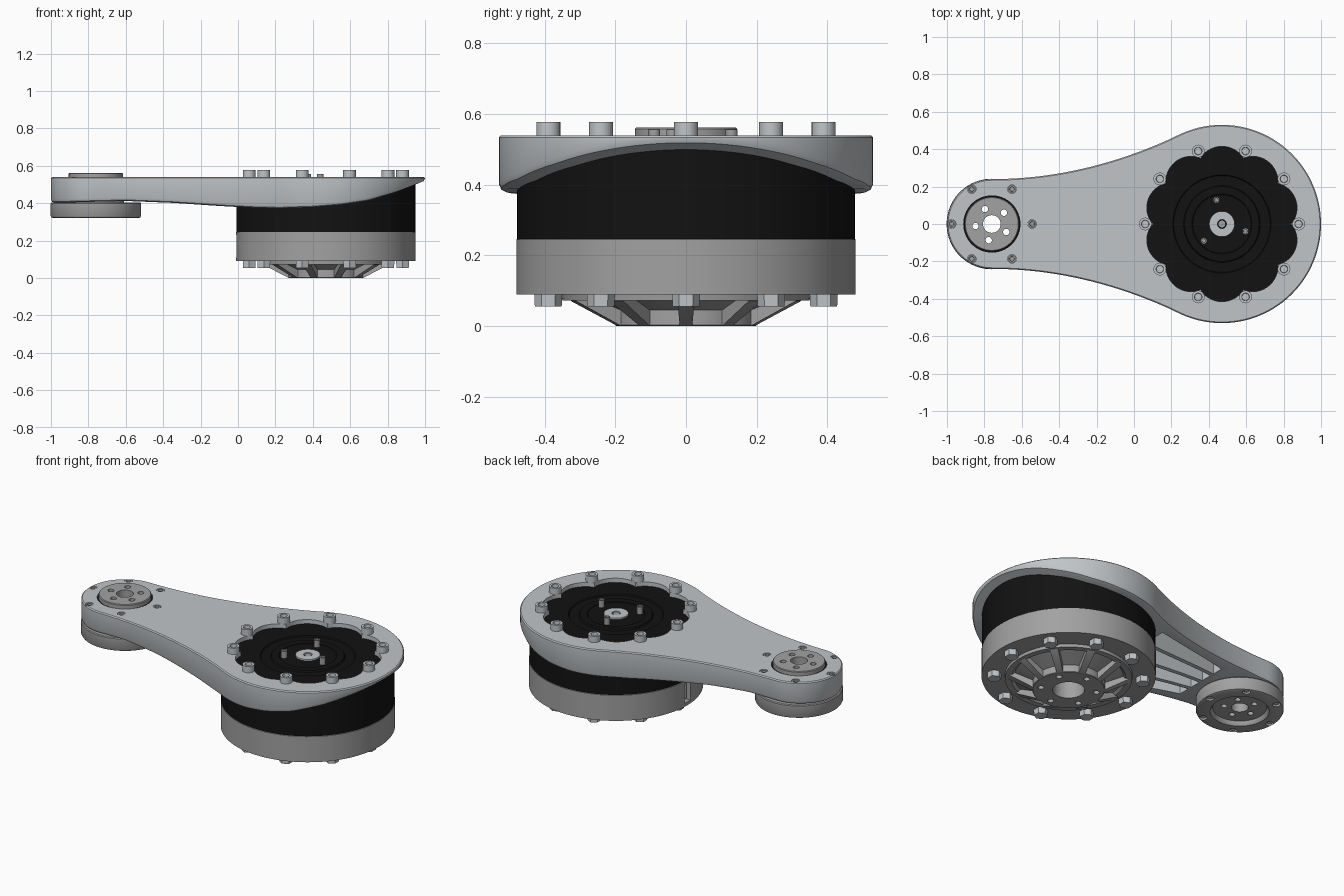
import bpy, bmesh, math
from math import cos, sin, pi, radians

if "Cube" in bpy.data.objects:
    bpy.data.objects.remove(bpy.data.objects["Cube"])

MX, SX = 0.47, -0.76          # motor axis and small joint axis (x)


def material(name, c):
    m = bpy.data.materials.new(name)
    m.diffuse_color = (*c, 1)
    m.use_nodes = True
    m.node_tree.nodes["Principled BSDF"].inputs["Base Color"].default_value = m.diffuse_color
    return m


LIGHT = material("light_metal", (0.53, 0.56, 0.58))
GREY = material("grey_metal", (0.36, 0.36, 0.36))
BLACK = material("black", (0.006, 0.006, 0.006))


def finish(name, bm, mat=None):
    bmesh.ops.remove_doubles(bm, verts=bm.verts, dist=1e-5)
    bmesh.ops.recalc_face_normals(bm, faces=bm.faces)
    me = bpy.data.meshes.new(name)
    bm.to_mesh(me)
    bm.free()
    ob = bpy.data.objects.new(name, me)
    bpy.context.collection.objects.link(ob)
    if mat:
        me.materials.append(mat)
    return ob


def lathe(name, prof, x, y=0, mat=None, n=96):
    """Revolve (r, z) points; closed ring unless it starts on the axis."""
    bm = bmesh.new()
    rows = [[bm.verts.new((x + r * cos(2 * pi * k / n), y + r * sin(2 * pi * k / n), z))
             for r, z in prof] for k in range(n)]
    m = len(prof)
    for k in range(n):
        a, b = rows[k], rows[(k + 1) % n]
        for i in range(m - 1 if prof[0][0] == 0 else m):
            j = (i + 1) % m
            bm.faces.new((a[i], b[i], b[j], a[j]))
    return finish(name, bm, mat)


def prism(name, pts, z0, z1, mat=None):
    bm = bmesh.new()
    lo = [bm.verts.new((x, y, z0)) for x, y in pts]
    hi = [bm.verts.new((x, y, z1)) for x, y in pts]
    bm.faces.new(lo)
    bm.faces.new(hi)
    for i in range(len(pts)):
        j = (i + 1) % len(pts)
        bm.faces.new((lo[i], lo[j], hi[j], hi[i]))
    return finish(name, bm, mat)


def circle(x, y, r, n=24):
    return [(x + r * cos(2 * pi * k / n), y + r * sin(2 * pi * k / n)) for k in range(n)]


def around(x, r, n, start=0):
    return [(x + r * cos(radians(start) + 2 * pi * k / n), r * sin(radians(start) + 2 * pi * k / n))
            for k in range(n)]


def cut(ob, cutter):
    cutter.hide_render = True
    mod = ob.modifiers.new("cut", 'BOOLEAN')
    mod.operation, mod.object, mod.solver = 'DIFFERENCE', cutter, 'EXACT'
    bpy.context.view_layer.objects.active = ob
    bpy.ops.object.modifier_apply(modifier=mod.name)
    bpy.data.objects.remove(cutter)


def drill(ob, spots, r, z0, z1):
    for x, y in spots:
        cut(ob, prism("cutter", circle(x, y, r), z0, z1))


def socket_bolt(name, x, y, r, z0, z1, depth, mat=LIGHT):
    lathe(name, [(0, z0), (r, z0), (r, z1), (r * .6, z1), (r * .55, z1 - depth), (0, z1 - depth)],
          x, y, mat, 24)


# Arm: teardrop outline with curved underside and rounded edges
def half_outline(d):
    pts = [(MX + (.53 - d) * cos(radians(t)), (.53 - d) * sin(radians(t)))
           for t in [117 * i / 36 for i in range(37)]]
    for i in range(1, 24):
        t = .98 * (1 - i / 24)
        s = 2 * .236 * t
        q = math.hypot(s, 1)
        pts.append((SX + t + d * s / q, .24 + .236 * t * t - d / q))
    pts += [(SX + (.24 - d) * cos(radians(t)), (.24 - d) * sin(radians(t)))
            for t in [90 + 90 * i / 24 for i in range(25)]]
    return pts


UNDER = [(-1.01, .402), (-.6, .412), (-.35, .402), (-.1, .385), (.1, .374), (.22, .372), (.4, .378),
         (.55, .39), (.7, .412), (.85, .455), (.95, .493), (1.01, .517)]


def under(x):
    for (xa, za), (xb, zb) in zip(UNDER, UNDER[1:]):
        if x <= xb:
            return za + (zb - za) * (x - xa) / (xb - xa)


bm = bmesh.new()
base = half_outline(0)
rings = []
for d, z, below in [(.006, .54, 0), (0, .534, 0), (0, .02, 1), (.006, .006, 1), (.02, 0, 1)]:
    pts = half_outline(d)
    rings.append([[bm.verts.new((x, s * max(y, 0) if abs(y) > 1e-6 else 0,
                                 under(b[0]) + z if below else z))
                   for (x, y), b in zip(pts, base)] for s in (1, -1)])
for i in range(len(base) - 1):
    for a, b in zip(rings, rings[1:]):
        for s in (0, 1):
            bm.faces.new((a[s][i], a[s][i + 1], b[s][i + 1], b[s][i]))
    for r in (rings[0], rings[-1]):
        bm.faces.new((r[0][i], r[0][i + 1], r[1][i + 1], r[1][i]))
arm = finish("arm", bm, LIGHT)

# Scalloped motor opening in the arm
scallop = []
for k in range(240):
    t = 2 * pi * k / 240
    r = .368 + .047 * abs(sin(5 * t)) ** .75
    scallop.append((MX + r * cos(t), r * sin(t)))
cut(arm, prism("cutter", scallop, .2, .7))

# Joint bore, screw recesses and fan of ribs in the underside
joint_screws = around(SX, .215, 6)
cut(arm, prism("cutter", circle(SX, 0, .153, 96), .2, .7))
drill(arm, joint_screws, .023, .515, .6)
for k in range(4):
    f0, f1 = -1 + k * .5, -.5 + k * .5
    x0, x1, w0, w1, g = -.48, .06, .19, .33, .013
    cut(arm, prism("cutter", [(x0, w0 * f0 + g), (x1, w1 * f0 + g), (x1, w1 * f1 - g),
                              (x0, w0 * f1 - g)], .3, .5))

# Motor body with stepped top face
lathe("motor_body", [(0, .24), (.478, .24), (.478, .515), (.262, .515), (.258, .508), (.205, .508),
                     (.2, .517), (.16, .517), (.156, .513), (0, .513)], MX, mat=BLACK)
lathe("motor_shaft_cap", [(.024, .5), (.068, .5), (.068, .522), (.024, .522)], MX, mat=LIGHT, n=48)
lathe("motor_shaft_pin", [(0, .5), (.018, .5), (.018, .519), (0, .519)], MX, mat=GREY, n=24)
for i, (x, y) in enumerate(around(MX, .132, 3, 103)):
    socket_bolt(f"rotor_screw_{i}", x, y, .017, .505, .556, .01, GREY)

# Motor base with recessed cone and hub
motor_base = lathe("motor_base", [(.088, .23), (.475, .25), (.48, .245), (.48, .09), (.352, .09), (.35, .072),
                                  (.315, .072), (.3, .085), (.2, .045), (.2, .003), (.197, 0), (.088, 0)],
                   MX, mat=GREY)
drill(motor_base, around(MX, .155, 6, 30), .017, -.05, .04)
# Cable slot on the arm side
cut(motor_base, prism("cutter", [(-.05, -.028), (.04, -.028), (.04, .028), (-.05, .028)], .11, .23))
prism("cable_socket", [(.005, -.012), (.05, -.012), (.05, .012), (.005, .012)], .125, .215, LIGHT)

# Radial ribs under the base
for k in range(10):
    a = 2 * pi * k / 10
    bm = bmesh.new()
    sides = []
    for s in (-1, 1):
        sides.append([bm.verts.new((MX + r * cos(a) - s * w * sin(a), r * sin(a) + s * w * cos(a), z))
                      for r, z, w in [(.18, .001, .018), (.2, .001, .018), (.335, .071, .024),
                                      (.335, .1, .024), (.18, .1, .018)]])
        bm.faces.new(sides[-1])
    for i in range(5):
        j = (i + 1) % 5
        bm.faces.new((sides[0][i], sides[0][j], sides[1][j], sides[1][i]))
    finish(f"base_rib_{k}", bm, GREY)

# Through bolts and hex nuts of the motor
for i, (x, y) in enumerate(around(MX, .41, 10)):
    socket_bolt(f"motor_bolt_{i}", x, y, .034, .53, .578, .025)
    bm = bmesh.new()
    bmesh.ops.create_cone(bm, cap_ends=True, segments=6, radius1=.038, radius2=.04, depth=.04)
    bmesh.ops.translate(bm, verts=bm.verts, vec=(x, y, .075))
    finish(f"motor_nut_{i}", bm, LIGHT)

# Small joint: rotating hub, dark seal and lower cap
hub = lathe("joint_hub", [(.047, .345), (.15, .345), (.15, .41), (.145, .42), (.145, .558), (.141, .562),
                          (.047, .562)], SX, mat=GREY)
drill(hub, around(SX, .088, 5, 43), .017, .2, .7)
lathe("joint_seal", [(.144, .5), (.1535, .5), (.1535, .536), (.144, .536)], SX, mat=BLACK)
cap = lathe("joint_cap", [(.149, .403), (.238, .403), (.242, .398), (.242, .332), (.238, .325), (.23, .321),
                          (.163, .321), (.16, .324), (.149, .345)], SX, mat=GREY)
drill(cap, joint_screws, .022, .2, .345)
for i, (x, y) in enumerate(joint_screws):
    socket_bolt(f"joint_screw_{i}", x, y, .021, .505, .538, .015, GREY)
    prism(f"joint_screw_end_{i}", circle(x, y, .015), .328, .36, LIGHT)

# Smooth shading with sharp edges kept
bpy.ops.object.select_all(action='DESELECT')
for ob in bpy.context.scene.objects:
    ob.select_set(True)
    bpy.context.view_layer.objects.active = ob
bpy.ops.object.shade_smooth_by_angle(angle=radians(30))
